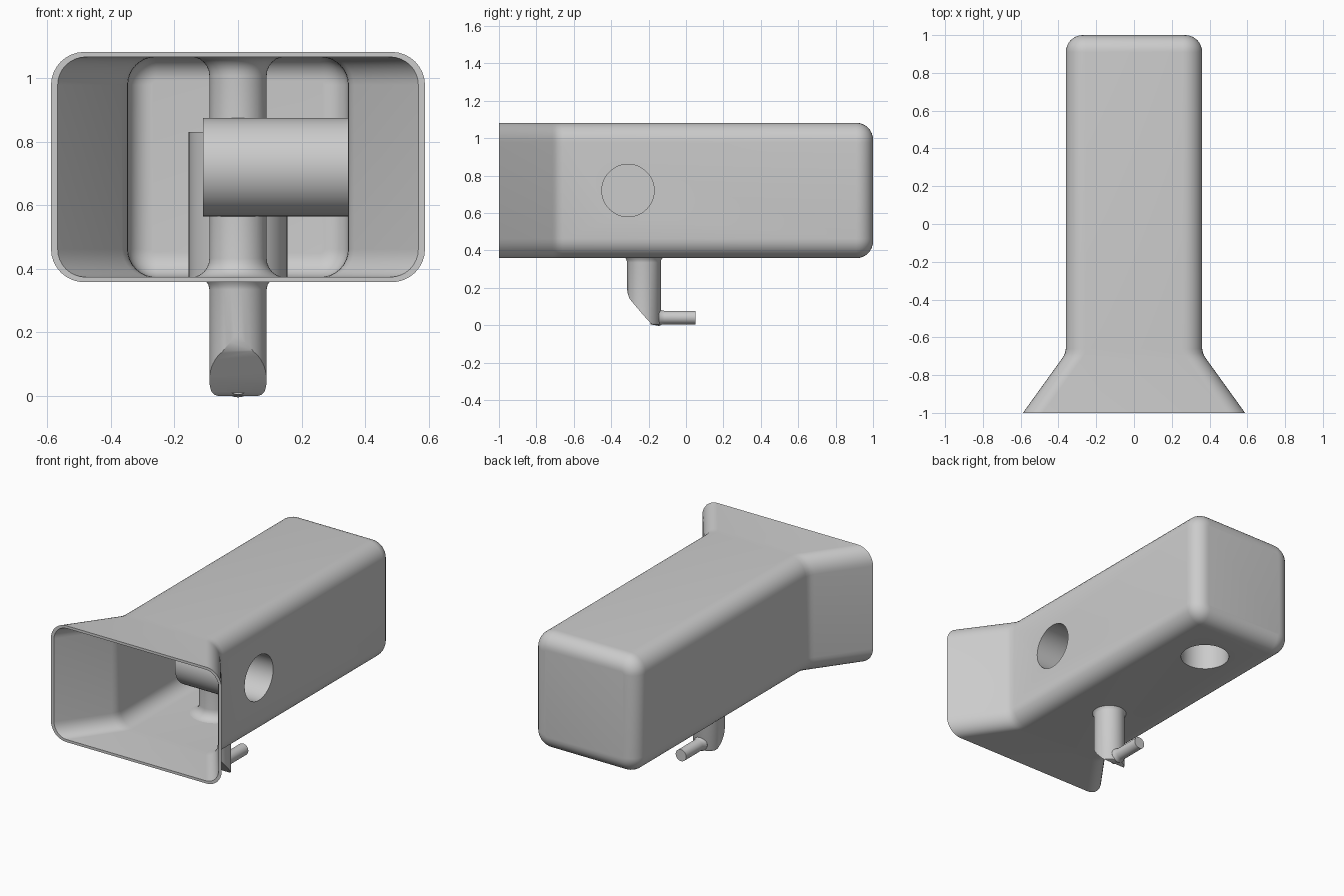
import bpy, bmesh, math
from mathutils import Matrix, Vector

if "Cube" in bpy.data.objects:
    bpy.data.objects.remove(bpy.data.objects["Cube"])

grey = bpy.data.materials.new("light_grey")
grey.use_nodes = True
colour = (0.6, 0.6, 0.6, 1)
grey.diffuse_color = colour
grey.node_tree.nodes["Principled BSDF"].inputs["Base Color"].default_value = colour

MID_Z = 0.72
BORE_Y, POST_Y, SOCKET_Y = -0.31, -0.225, 0.645
ALONG_X = Matrix.Rotation(math.pi / 2, 4, 'Y')
ALONG_Y = Matrix.Rotation(-math.pi / 2, 4, 'X')


def make_object(name, bm, matrix=Matrix()):
    bmesh.ops.transform(bm, matrix=matrix, verts=bm.verts)
    bmesh.ops.recalc_face_normals(bm, faces=bm.faces)
    mesh = bpy.data.meshes.new(name)
    bm.to_mesh(mesh)
    bm.free()
    mesh.materials.append(grey)
    obj = bpy.data.objects.new(name, mesh)
    bpy.context.collection.objects.link(obj)
    return obj


def skin(bm, rings):
    """Bridge successive closed rings of points and cap both ends."""
    loops = [[bm.verts.new(p) for p in ring] for ring in rings]
    n = len(loops[0])
    for a, b in zip(loops, loops[1:]):
        for i in range(n):
            j = (i + 1) % n
            bm.faces.new((a[i], a[j], b[j], b[i]))
    return loops


def lathe(name, profile, matrix=Matrix(), sides=48):
    """Turn (radius, height) points about z and close both ends."""
    bm = bmesh.new()
    rings = [[(r * math.cos(2 * math.pi * i / sides),
               r * math.sin(2 * math.pi * i / sides), h) for i in range(sides)]
             for r, h in profile]
    loops = skin(bm, rings)
    bm.faces.new(loops[0])
    bm.faces.new(loops[-1])
    return make_object(name, bm, matrix)


def activate(obj):
    bpy.ops.object.select_all(action='DESELECT')
    obj.select_set(True)
    bpy.context.view_layer.objects.active = obj


def cut(obj, *cutters):
    activate(obj)
    for cutter in cutters:
        cutter.hide_render = True
        mod = obj.modifiers.new("cut", 'BOOLEAN')
        mod.operation, mod.solver, mod.object = 'DIFFERENCE', 'EXACT', cutter
        bpy.ops.object.modifier_apply(modifier=mod.name)
        bpy.data.objects.remove(cutter)


def rounded_rect(y, half_x, half_z, radius, steps=8):
    points = []
    for quarter, (sx, sz) in enumerate(((1, 1), (-1, 1), (-1, -1), (1, -1))):
        for k in range(steps + 1):
            a = (quarter + k / steps) * math.pi / 2
            points.append((sx * (half_x - radius) + radius * math.cos(a), y,
                           MID_Z + sz * (half_z - radius) + radius * math.sin(a)))
    return points


def wall_rings(flare, half_z, radius, back_y, back_radius):
    """Flared mouth, straight body and rounded back edge."""
    rings = [rounded_rect(y, hx, half_z, radius) for y, hx in flare]
    half_x = flare[-1][1]
    for k in range(9):
        a = k / 8 * math.pi / 2
        inset = back_radius * (1 - math.cos(a))
        rings.append(rounded_rect(back_y - back_radius * (1 - math.sin(a)),
                                  half_x - inset, half_z - inset, radius - inset))
    return rings


# Hollow housing: outer and inner walls joined at the mouth rim
outer = wall_rings([(-1, .588), (-.715, .383), (-.7, .373), (-.685, .366), (-.66, .361)],
                   .362, .105, 1, .09)
inner = wall_rings([(-1, .567), (-.72, .365), (-.7, .354), (-.68, .348), (-.66, .346)],
                   .346, .088, .985, .075)
bm = bmesh.new()
loops = skin(bm, outer[::-1] + inner)
bm.faces.new(loops[0])
bm.faces.new(loops[-1])
housing = make_object("housing", bm)

# Blind sockets opening through the left side and the underside
side_place = Matrix.Translation((0, BORE_Y, MID_Z)) @ ALONG_X
under_place = Matrix.Translation((0, SOCKET_Y, 0))
OUT_R, IN_R = .155, .14
side_socket = lathe("side_socket", [(IN_R, -.095), (IN_R, .348), (OUT_R, .348),
                                    (OUT_R, -.11)], side_place)
under_socket = lathe("under_socket", [(IN_R, .815), (IN_R, .371), (OUT_R, .371),
                                      (OUT_R, .83)], under_place)
cut(housing,
    lathe("side_cutter", [(IN_R, .2), (IN_R, .5)], side_place),
    lathe("under_cutter", [(IN_R, .2), (IN_R, .5)], under_place))

# Post through the housing, with fillets at floor and ceiling
FILLET, POST_R = .06, .09
arc = [(POST_R + FILLET * (1 - math.sin(a)), FILLET * (1 - math.cos(a)))
       for a in (k / 6 * math.pi / 2 for k in range(7))]
profile = [(.078, 0), (.086, .004), (POST_R, .014), (POST_R, .335), (.093, .35), (.102, .362)]
profile += [(r, .373 + h) for r, h in arc]
profile += [(r, 1.067 - h) for r, h in reversed(arc)]
post = lathe("post", profile, Matrix.Translation((0, POST_Y, 0)))

# Toe of the post sloped away at the front
toe = [(-.4, .2), (-.316, .2), (-.312, .17), (-.301, .14), (-.225, .05),
       (-.19, .012), (-.165, -.01), (-.165, -.1), (-.4, -.1)]
bm = bmesh.new()
loops = skin(bm, [[(x, y, z) for y, z in toe] for x in (-.2, .2)])
bm.faces.new(loops[0])
bm.faces.new(loops[-1])
toe_cutter = make_object("toe_cutter", bm)
cut(post, toe_cutter, lathe("post_cutter", [(.147, -.1), (.147, .3)], side_place))

# Small rod pointing to the back from the foot of the post
rod = lathe("rod", [(.036, -.19), (.045, -.145), (.038, -.13), (.036, -.115), (.036, .05)],
            Matrix.Translation((0, 0, .041)) @ ALONG_Y, 32)

for obj in (housing, side_socket, under_socket, post, rod):
    activate(obj)
    bpy.ops.object.shade_smooth_by_angle(angle=math.radians(32))
